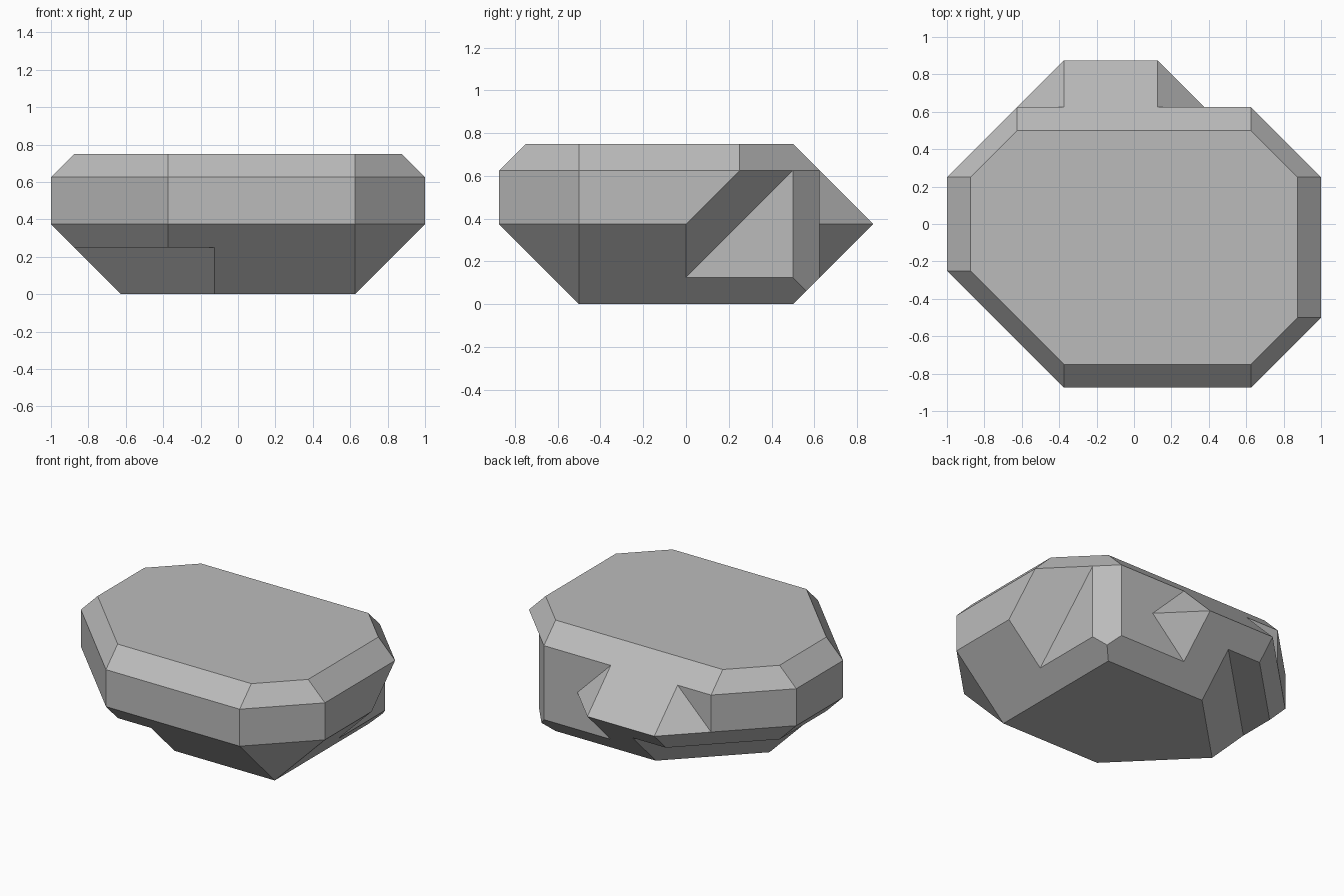
import bpy
import bmesh
from mathutils import Vector

UNIT = 0.125   # the rock is laid out on a grid of eighths

start = bpy.data.objects.get("Cube")
if start:
    bpy.data.objects.remove(start, do_unlink=True)

stone = bpy.data.materials.new("grey_stone")
stone.use_nodes = True
grey = (0.5, 0.5, 0.5, 1)
stone.diffuse_color = grey
stone.node_tree.nodes["Principled BSDF"].inputs["Base Color"].default_value = grey


def convex_solid(name, planes, size=40):
    """Large cube trimmed by half-spaces: normal . p <= limit."""
    bm = bmesh.new()
    bmesh.ops.create_cube(bm, size=size)
    for normal, limit in planes:
        n = Vector(normal)
        cut = bmesh.ops.bisect_plane(
            bm, geom=bm.verts[:] + bm.edges[:] + bm.faces[:], dist=1e-4,
            plane_co=n * (limit / n.length_squared), plane_no=n, clear_outer=True)
        rim = [e for e in cut["geom_cut"] if isinstance(e, bmesh.types.BMEdge)]
        if len(rim) > 2:
            bmesh.ops.contextual_create(bm, geom=rim)
        bmesh.ops.remove_doubles(bm, verts=bm.verts[:], dist=1e-3)
    bmesh.ops.recalc_face_normals(bm, faces=bm.faces[:])
    mesh = bpy.data.meshes.new(name)
    bm.to_mesh(mesh)
    bm.free()
    obj = bpy.data.objects.new(name, mesh)
    bpy.context.collection.objects.link(obj)
    return obj


# Main block: box sides, top bevels, upright corners, tapered underside
rock = convex_solid("rock", [
    ((1, 0, 0), 8), ((-1, 0, 0), 8), ((0, 1, 0), 7), ((0, -1, 0), 7),
    ((0, 0, 1), 6), ((0, 0, -1), 0),
    ((1, 0, 1), 13), ((-1, 0, 1), 13), ((0, 1, 1), 10), ((0, -1, 1), 12),
    ((1, 1, 1), 15), ((-1, 1, 1), 15), ((-1, -1, 1), 15), ((1, -1, 1), 17),
    ((1, 1, 0), 10), ((-1, 1, 0), 10), ((-1, -1, 0), 10), ((1, -1, 0), 12),
    ((1, 0, -1), 5), ((-1, 0, -1), 5), ((0, 1, -1), 4), ((0, -1, -1), 4),
    ((1, -1, -1), 9), ((-1, -1, -1), 7), ((-1, 1, -1), 7),
])
rock.data.materials.append(stone)

# Notches: each is a wedge between two planes, carved out of the block
notches = {
    "front_ledge": [((0, 0, 1), 2), ((1, 1, 1), -5)],
    "back_ledge": [((0, 0, 1), 2), ((1, -1, 1), -5)],
    "side_notch": [((-1, 0, 0), -6), ((-1, -1, 1), -5)],
    "spur_upper_flank": [((0, -1, 0), -5), ((-1, -1, -1), -11)],
    "spur_lower_flank": [((0, -1, 0), -5), ((-1, -1, 1), -5)],
    "spur_far_flank": [((0, -1, 0), -5), ((1, -1, -1), -13)],
}
for name, planes in notches.items():
    cutter = convex_solid(name, planes)
    cutter.hide_render = True
    mod = rock.modifiers.new(name, "BOOLEAN")
    mod.operation = "DIFFERENCE"
    mod.solver = "EXACT"
    mod.object = cutter
    bpy.context.view_layer.update()
    carved = bpy.data.meshes.new_from_object(
        rock.evaluated_get(bpy.context.evaluated_depsgraph_get()))
    rock.modifiers.clear()
    rock.data = carved
    bpy.data.objects.remove(cutter, do_unlink=True)

# Clean up the facets and bring the rock to final size
bm = bmesh.new()
bm.from_mesh(rock.data)
bmesh.ops.remove_doubles(bm, verts=bm.verts[:], dist=1e-3)
bmesh.ops.dissolve_limit(bm, angle_limit=0.01, verts=bm.verts[:], edges=bm.edges[:])
bmesh.ops.scale(bm, vec=(UNIT, UNIT, UNIT), verts=bm.verts[:])
bmesh.ops.recalc_face_normals(bm, faces=bm.faces[:])
for face in bm.faces:
    face.material_index = 0
    face.smooth = False
bm.to_mesh(rock.data)
bm.free()
rock.data.name = "rock"
if not rock.data.materials:
    rock.data.materials.append(stone)
